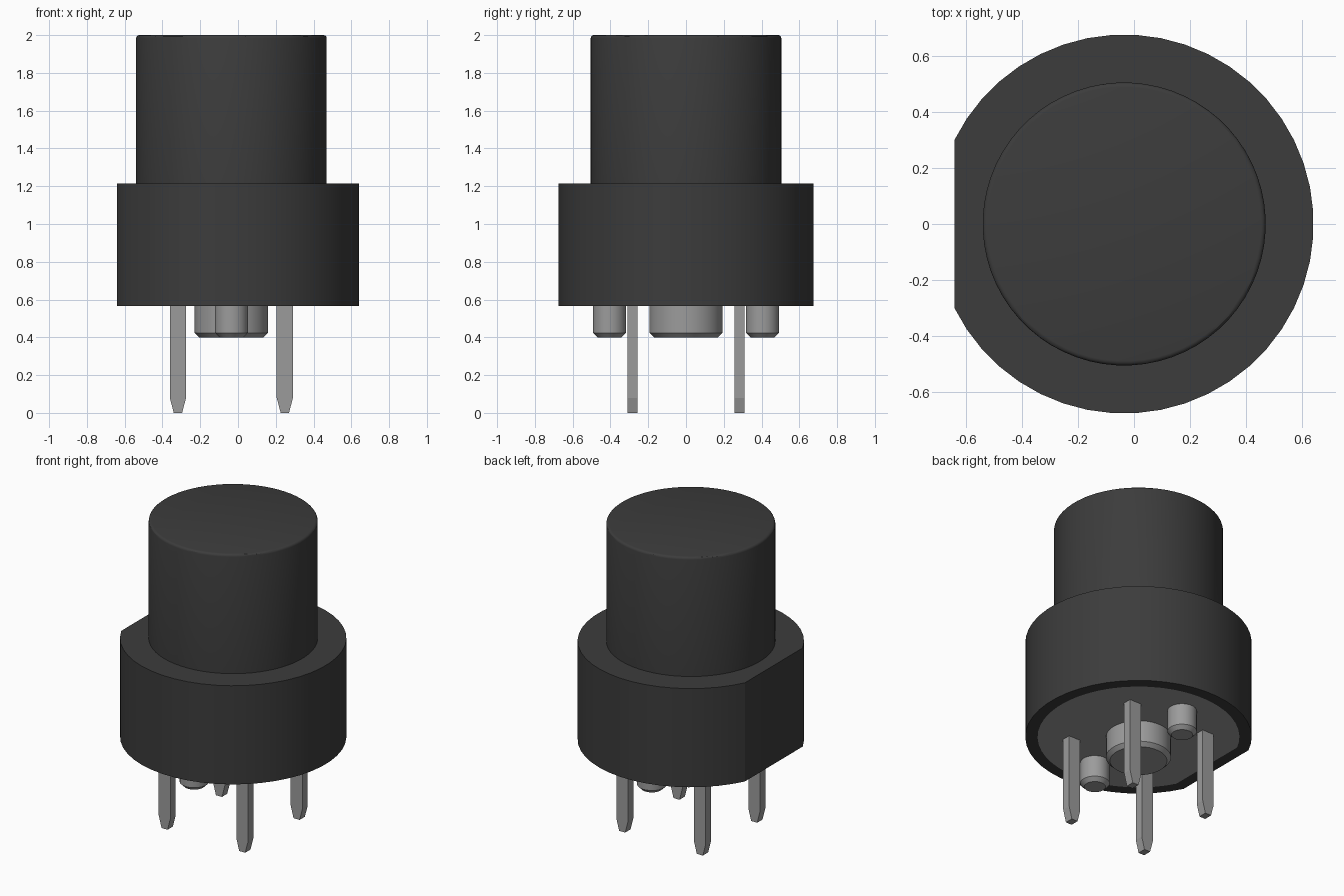
import bpy, bmesh, math
from mathutils import Matrix, Vector

old = bpy.data.objects.get("Cube")
if old:
    bpy.data.objects.remove(old, do_unlink=True)

AXIS = -0.035          # x of the common round axis
BASE, SHOULDER, TOP = 0.565, 1.215, 2.0


def material(name, value):
    m = bpy.data.materials.new(name)
    m.use_nodes = True
    colour = (value, value, value, 1)
    m.diffuse_color = colour
    m.node_tree.nodes["Principled BSDF"].inputs["Base Color"].default_value = colour
    return m


dark = material("charcoal plastic", 0.045)
grey = material("light grey", 0.33)


def finish(bm, name, mats, smooth=True):
    bmesh.ops.recalc_face_normals(bm, faces=bm.faces)
    mesh = bpy.data.meshes.new(name)
    bm.to_mesh(mesh)
    bm.free()
    for m in mats:
        mesh.materials.append(m)
    obj = bpy.data.objects.new(name, mesh)
    bpy.context.collection.objects.link(obj)
    if smooth:
        bpy.ops.object.select_all(action="DESELECT")
        obj.select_set(True)
        bpy.context.view_layer.objects.active = obj
        bpy.ops.object.shade_smooth_by_angle(angle=math.radians(30))
    return obj


def cylinder(x, y, r, z0, z1, sides):
    bm = bmesh.new()
    place = Matrix.Translation((x, y, (z0 + z1) / 2)) @ Matrix.Rotation(math.pi / sides, 4, "Z")
    bmesh.ops.create_cone(bm, cap_ends=True, segments=sides, radius1=r,
                          radius2=r, depth=z1 - z0, matrix=place)
    return bm


def bevel_rim(bm, z, size, steps):
    rim = [e for e in bm.edges if all(abs(v.co.z - z) < 1e-4 for v in e.verts)]
    bmesh.ops.bevel(bm, geom=rim, offset=size, segments=steps, profile=0.5,
                    affect="EDGES")


# Round housing with one flat side and a grey plate inset in its underside
bm = cylinder(AXIS, 0, 0.676, BASE, SHOULDER, 48)
bmesh.ops.bisect_plane(bm, geom=bm.verts[:] + bm.edges[:] + bm.faces[:],
                       plane_co=(-0.64, 0, 0), plane_no=(-1, 0, 0), clear_outer=True)
bmesh.ops.holes_fill(bm, edges=[e for e in bm.edges if e.is_boundary])
bm.normal_update()
bottom = min(bm.faces, key=lambda f: f.calc_center_median().z)
bmesh.ops.inset_region(bm, faces=[bottom], thickness=0.073, use_even_offset=True)
bottom.material_index = 1
finish(bm, "housing", [dark, grey])

# Push button with a softened top rim
bm = cylinder(AXIS, 0, 0.505, SHOULDER, TOP, 64)
bevel_rim(bm, TOP, 0.016, 3)
finish(bm, "button", [dark])

# Locating pegs with chamfered ends
for name, y, r, sides in (("centre_peg", 0, 0.195, 32),
                          ("front_peg", -0.405, 0.088, 24),
                          ("back_peg", 0.405, 0.088, 24)):
    bm = cylinder(AXIS, y, r, 0.4, BASE + 0.01, sides)
    bevel_rim(bm, 0.4, 0.024, 1)
    finish(bm, name, [grey])


# Flat contact pins with tapered tips
def pin(name, x, y):
    half, tip, thick = 0.043, 0.022, 0.055
    outline = [(-tip, 0), (tip, 0), (half, 0.08), (half, BASE + 0.01),
               (-half, BASE + 0.01), (-half, 0.08)]
    bm = bmesh.new()
    face = bm.faces.new([bm.verts.new((x + px, y - thick / 2, pz)) for px, pz in outline])
    made = bmesh.ops.extrude_face_region(bm, geom=[face])["geom"]
    bmesh.ops.translate(bm, vec=Vector((0, thick, 0)),
                        verts=[v for v in made if isinstance(v, bmesh.types.BMVert)])
    finish(bm, name, [grey], smooth=False)


for side, sx in (("left", 1), ("right", -1)):
    for end, sy in (("front", -1), ("back", 1)):
        pin(f"{end}_{side}_pin", AXIS + sx * 0.283, sy * 0.283)
